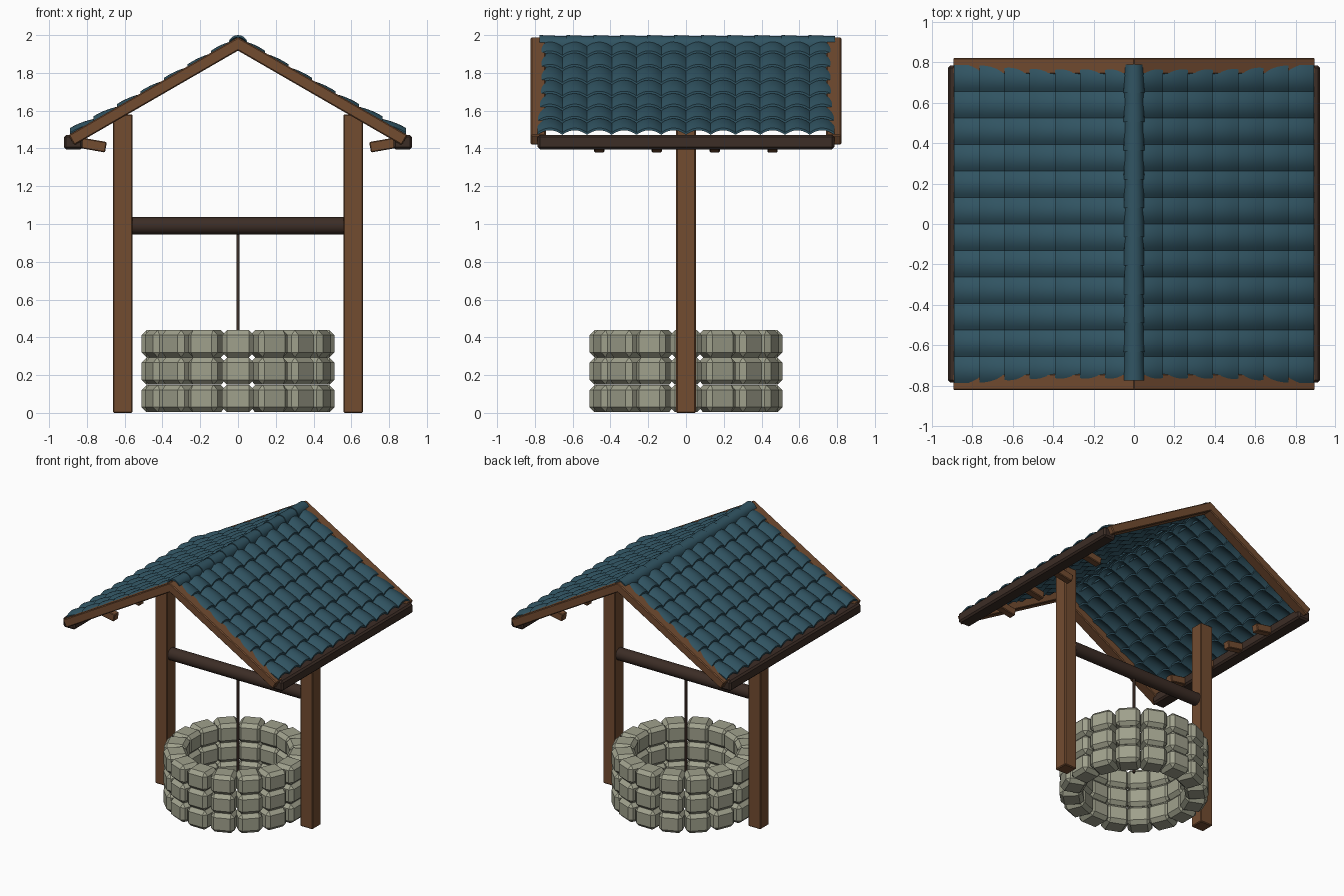
import bpy, bmesh, math
from mathutils import Matrix, Vector

if "Cube" in bpy.data.objects:
    bpy.data.objects.remove(bpy.data.objects["Cube"])


def material(name, rgb):
    m = bpy.data.materials.new(name)
    m.diffuse_color = (*rgb, 1)
    m.use_nodes = True
    m.node_tree.nodes["Principled BSDF"].inputs["Base Color"].default_value = m.diffuse_color
    return m


WOOD = material("warm_brown_wood", (0.17, 0.072, 0.03))
DARK = material("dark_brown_wood", (0.045, 0.026, 0.019))
TEAL = material("teal_tile", (0.03, 0.088, 0.122))
STONE = material("grey_green_stone", (0.35, 0.355, 0.265))


def finish(name, bm, mat, smooth=False):
    bmesh.ops.recalc_face_normals(bm, faces=bm.faces)
    me = bpy.data.meshes.new(name)
    bm.to_mesh(me)
    bm.free()
    me.materials.append(mat)
    ob = bpy.data.objects.new(name, me)
    bpy.context.collection.objects.link(ob)
    if smooth:
        bpy.ops.object.select_all(action='DESELECT')
        ob.select_set(True)
        bpy.context.view_layer.objects.active = ob
        bpy.ops.object.shade_smooth_by_angle(angle=math.radians(40))
    return ob


def add_box(bm, size, mat, bevel):
    """Chamfered box of the given size, placed by a matrix."""
    part = bmesh.new()
    bmesh.ops.create_cube(part, size=1, matrix=Matrix.Diagonal((*size, 1)))
    bmesh.ops.bevel(part, geom=part.edges[:], offset=bevel, segments=1,
                    affect='EDGES', profile=0.5)
    part.transform(mat)
    tmp = bpy.data.meshes.new("tmp")
    part.to_mesh(tmp)
    part.free()
    bm.from_mesh(tmp)
    bpy.data.meshes.remove(tmp)


def box(name, size, loc, mat, bevel=0.005, tilt=0):
    bm = bmesh.new()
    add_box(bm, size, Matrix.Translation(loc) @ Matrix.Rotation(tilt, 4, 'Y'), bevel)
    return finish(name, bm, mat)


def rod(name, radius, length, mat4, mat, sides):
    bm = bmesh.new()
    bmesh.ops.create_cone(bm, cap_ends=True, segments=sides, radius1=radius,
                          radius2=radius, depth=length, matrix=mat4)
    return finish(name, bm, mat, True)


def add_shell(bm, nu, nv, point, thick):
    """Thin closed sheet over a nu x nv grid; point(u, v) gives its top."""
    layers = []
    for dz in (0, -thick):
        layers.append([[bm.verts.new(point(i / nu, j / nv) + Vector((0, 0, dz)))
                        for j in range(nv + 1)] for i in range(nu + 1)])
    top, low = layers
    for i in range(nu):
        for j in range(nv):
            for g in layers:
                bm.faces.new((g[i][j], g[i + 1][j], g[i + 1][j + 1], g[i][j + 1]))
    for i in range(nu):
        for j in (0, nv):
            bm.faces.new((top[i][j], top[i + 1][j], low[i + 1][j], low[i][j]))
    for j in range(nv):
        for i in (0, nu):
            bm.faces.new((top[i][j], top[i][j + 1], low[i][j + 1], low[i][j]))


# Well wall: three rings of sixteen chamfered stones
bm = bmesh.new()
for row in range(3):
    for k in range(16):
        m = (Matrix.Rotation(k * math.tau / 16, 4, 'Z')
             @ Matrix.Translation((0.43, 0, 0.076 + row * 0.145)))
        add_box(bm, (0.16, 0.168, 0.144), m, 0.026)
finish("stone_well_wall", bm, STONE)

# Windlass bar and rope
rod("windlass_bar", 0.046, 1.14, Matrix.Translation((0, 0, 0.99))
    @ Matrix.Rotation(math.pi / 2, 4, 'Y'), DARK, 24)
rod("rope", 0.009, 0.77, Matrix.Translation((0, 0, 0.585)), DARK, 10)

SLOPE = math.radians(30)
COLS, ROWS, PITCH = 12, 7, 0.131
EAVE, STEP = 0.89, 0.1245


def roof_height(x):
    """Height of the tile edges, lifting slightly towards the eave."""
    return 1.99 - 0.577 * x - 0.022 + 0.022 * max(0, (x - 0.4) / 0.49) ** 2


for side, label in ((-1, "left"), (1, "right")):
    # Post, eave beam and rafter ends
    box(label + "_post", (0.104, 0.104, 1.58), (side * 0.61, 0, 0.79), WOOD, 0.006)
    box(label + "_eave_beam", (0.10, 1.57, 0.077), (side * 0.872, 0, 1.433),
        DARK, 0.012)
    for n in range(4):
        box(f"{label}_rafter_end_{n + 1}", (0.17, 0.055, 0.056),
            (side * 0.783, -0.46 + n * 0.306, 1.421), WOOD, 0.005,
            -side * math.radians(10))

    # Sloping boards at both gables
    for end, where in ((-1, "front"), (1, "back")):
        box(f"{label}_{where}_gable_board", (1.04, 0.08, 0.062),
            (side * 0.432, end * 0.782, 1.704), WOOD, 0.006, side * SLOPE)

    # Barrel tiles in overlapping rows
    bm = bmesh.new()
    for r in range(ROWS):
        x1 = EAVE - r * STEP
        x0 = max(x1 - STEP - 0.015, 0.012)
        for c in range(COLS):
            y0 = (c - COLS / 2) * PITCH

            def tile(u, v):
                x = x0 + (x1 - x0) * v
                arch = 0.024 * (1 - (2 * u - 1) ** 2)
                swell = -0.011 + 0.02 * math.sin(v * math.pi * 0.62)
                return Vector((side * x, y0 + u * PITCH,
                               roof_height(x) + arch + swell))
            add_shell(bm, 8, 5, tile, 0.012)
    finish(label + "_roof_tiles", bm, TEAL, True)

# Ridge caps: eleven overlapping half-round pieces
bm = bmesh.new()
for k in range(11):
    ya = -0.775 + k * 1.565 / 11

    def cap(u, v):
        a = math.pi * u
        rad = 0.052 - 0.006 * v
        return Vector((-rad * math.cos(a), ya + v * 0.1423,
                       1.948 + rad * math.sin(a)))
    add_shell(bm, 12, 2, cap, 0.012)
finish("ridge_caps", bm, TEAL, True)
